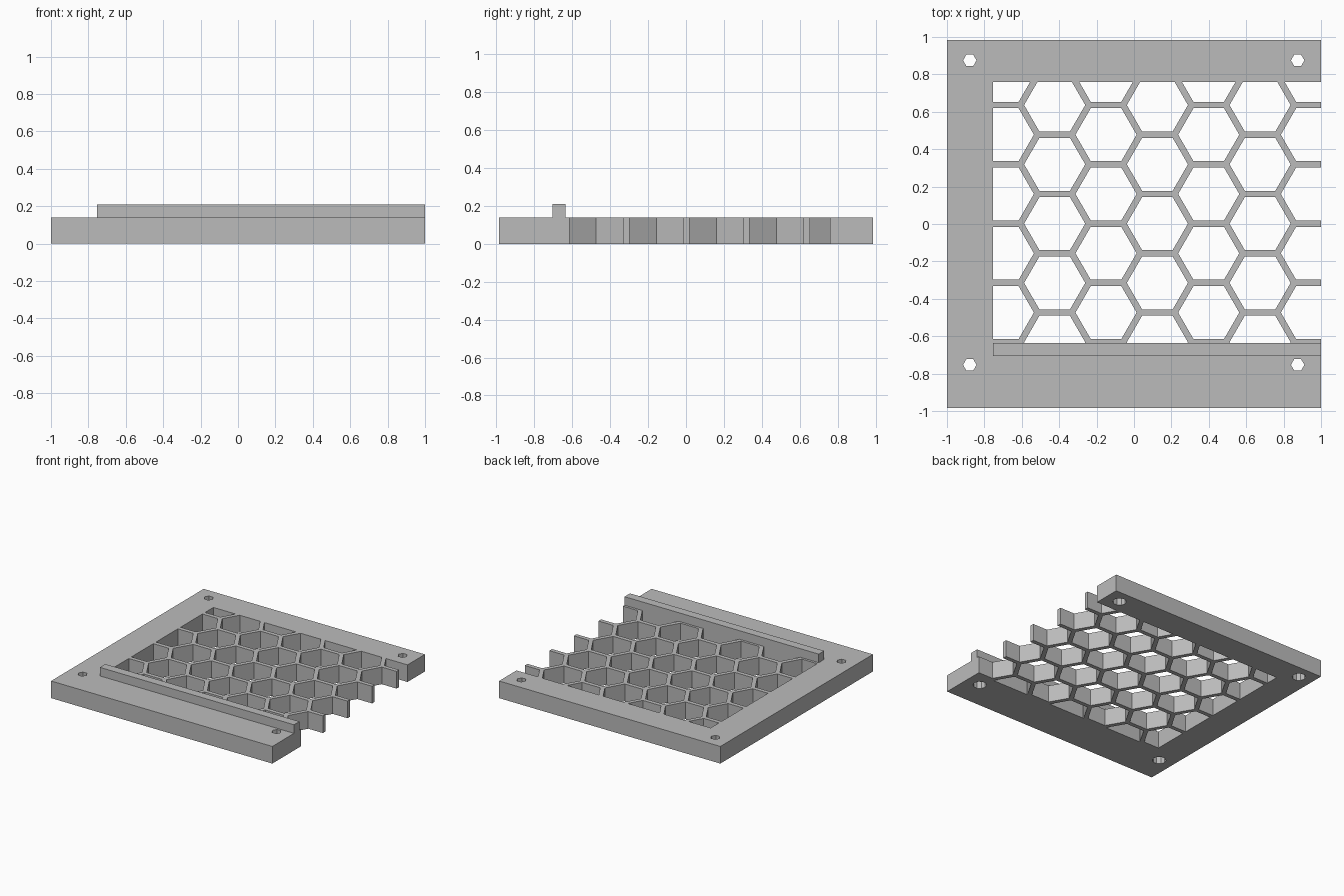
import bpy
import bmesh
from math import sqrt, tau, cos, sin
from mathutils import Vector

cube = bpy.data.objects.get("Cube")
if cube:
    bpy.data.objects.remove(cube, do_unlink=True)

THICK = 0.14
LEFT, FRONT, BACK = -0.755, -0.635, 0.76     # edges of the honeycomb opening
PITCH, WALL = 0.317, 0.034

grey = bpy.data.materials.new("plain grey")
grey.use_nodes = True
colour = (0.5, 0.5, 0.5, 1)
grey.diffuse_color = colour
grey.node_tree.nodes["Principled BSDF"].inputs["Base Color"].default_value = colour


def make_object(name, bm):
    bmesh.ops.recalc_face_normals(bm, faces=bm.faces)
    mesh = bpy.data.meshes.new(name)
    bm.to_mesh(mesh)
    bm.free()
    mesh.materials.append(grey)
    obj = bpy.data.objects.new(name, mesh)
    bpy.context.collection.objects.link(obj)
    return obj


def box(name, low, high):
    bm = bmesh.new()
    bmesh.ops.create_cube(bm, size=1)
    low, high = Vector(low), Vector(high)
    for v in bm.verts:
        v.co = (low + high) / 2 + v.co * (high - low)
    return make_object(name, bm)


def add_polygon(bm, x, y, z, radius, sides):
    verts = [bm.verts.new((x + radius * cos(tau * i / sides),
                           y + radius * sin(tau * i / sides), z)) for i in range(sides)]
    bm.faces.new(verts)


def extrude_up(bm, height):
    result = bmesh.ops.extrude_face_region(bm, geom=bm.faces[:])
    verts = [g for g in result["geom"] if isinstance(g, bmesh.types.BMVert)]
    bmesh.ops.translate(bm, verts=verts, vec=(0, 0, height))


def cut(target, cutter):
    cutter.hide_render = True
    cutter.hide_viewport = True
    mod = target.modifiers.new(cutter.name, "BOOLEAN")
    mod.operation = "DIFFERENCE"
    mod.solver = "EXACT"
    mod.object = cutter


# Base plate and the raised lip beside the opening
plate = box("vent_plate", (-1, -0.985, 0), (1, 0.985, THICK))
box("raised_lip", (LEFT, FRONT - 0.07, THICK), (1, FRONT, 0.21))

# Honeycomb cells, trimmed to the opening on three sides
bm = bmesh.new()
cell_radius = (PITCH - WALL) / sqrt(3)
for col in range(-3, 4):
    for row in range(-3, 4):
        y = 0.002 + PITCH * (row + (0 if col % 2 == 0 else 0.5))
        add_polygon(bm, 0.125 + col * PITCH * sqrt(3) / 2, y, -0.1, cell_radius, 6)
for point, normal in (((LEFT, 0, 0), (-1, 0, 0)),
                      ((0, FRONT, 0), (0, -1, 0)),
                      ((0, BACK, 0), (0, 1, 0))):
    bmesh.ops.bisect_plane(bm, geom=bm.verts[:] + bm.edges[:] + bm.faces[:],
                           plane_co=point, plane_no=normal, clear_outer=True)
extrude_up(bm, 0.4)
cut(plate, make_object("honeycomb_cutter", bm))

# Corner screw holes, with wider recesses underneath
for name, radius, sides, height in (("screw_hole_cutter", 0.036, 6, 0.4),
                                    ("screw_recess_cutter", 0.052, 10, 0.18)):
    bm = bmesh.new()
    for x in (-0.878, 0.875):
        for y in (-0.753, 0.875):
            add_polygon(bm, x, y, -0.1, radius, sides)
    extrude_up(bm, height)
    cut(plate, make_object(name, bm))
